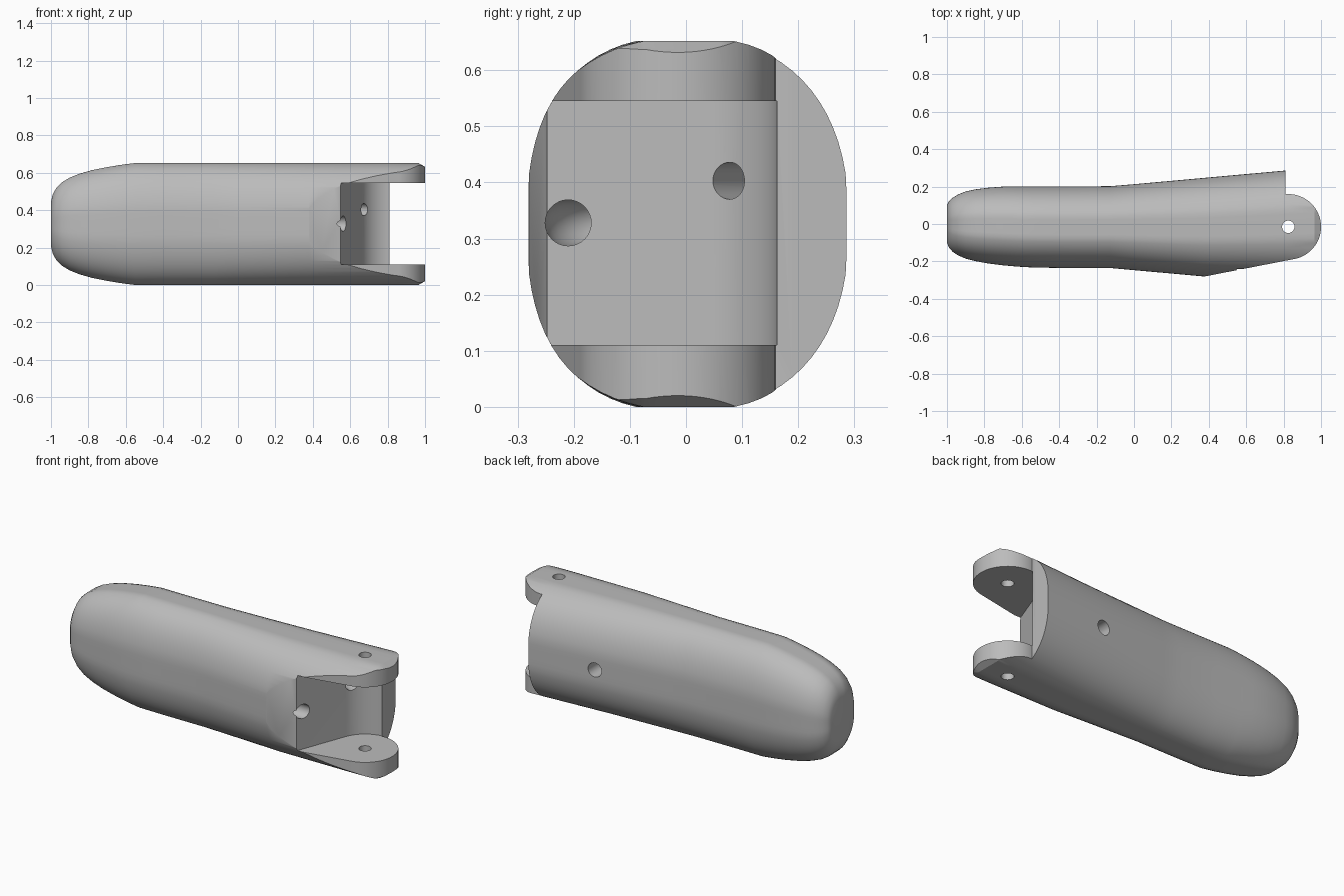
import bpy, bmesh, math
from mathutils import Vector

if "Cube" in bpy.data.objects:
    bpy.data.objects.remove(bpy.data.objects["Cube"])

MID = 0.326                      # half height and centre height
PIVOT = (0.825, -0.015)


def loft(name, rings):
    """Closed skin through equal-length rings of points."""
    bm = bmesh.new()
    rows = [[bm.verts.new(p) for p in ring] for ring in rings]
    n = len(rows[0])
    for a, b in zip(rows, rows[1:]):
        for i in range(n):
            j = (i + 1) % n
            bm.faces.new((a[i], a[j], b[j], b[i]))
    bm.faces.new(rows[0])
    bm.faces.new(rows[-1][::-1])
    bmesh.ops.recalc_face_normals(bm, faces=bm.faces)
    mesh = bpy.data.meshes.new(name)
    bm.to_mesh(mesh)
    bm.free()
    obj = bpy.data.objects.new(name, mesh)
    bpy.context.collection.objects.link(obj)
    return obj


def prism(name, outline, z0, z1):
    return loft(name, [[(x, y, z) for x, y in outline] for z in (z0, z1)])


def tube(name, stations, sides=32):
    """Horizontal tube; stations are (x, y, z, radius)."""
    pts = [Vector(s[:3]) for s in stations]
    rings = []
    for i, p in enumerate(pts):
        d = (pts[min(i + 1, len(pts) - 1)] - pts[max(i - 1, 0)]).normalized()
        u = d.orthogonal() if abs(d.z) > 0.9 else Vector((0, 0, 1))
        v = d.cross(u).normalized()
        u = v.cross(d).normalized()
        angles = [math.tau * k / sides for k in range(sides)]
        rings.append([p + (u * math.cos(a) + v * math.sin(a)) * stations[i][3] for a in angles])
    return loft(name, rings)


def arc(radius, start, end, steps=24):
    angles = [math.radians(start + (end - start) * k / steps) for k in range(steps + 1)]
    return [(PIVOT[0] + radius * math.cos(a), PIVOT[1] + radius * math.sin(a)) for a in angles]


def boolean(obj, cutter, operation):
    mod = obj.modifiers.new("cut", "BOOLEAN")
    mod.object, mod.operation, mod.solver = cutter, operation, "EXACT"
    bpy.context.view_layer.objects.active = obj
    bpy.ops.object.modifier_apply(modifier=mod.name)
    bpy.data.objects.remove(cutter)


def section(x, front, back, half, sides=72):
    """Rounded section with small flats on all four sides."""
    cy, hy = (front + back) / 2, (back - front) / 2
    ring = []
    for k in range(sides):
        a = math.tau * (k + 0.5) / sides
        c, s = math.cos(a), math.sin(a)
        y = math.copysign(abs(c) ** (2 / 2.35), c) * 1.015
        z = math.copysign(abs(s) ** (2 / 2.35), s) * 1.02
        y, z = (max(-1, min(1, t)) for t in (y, z))
        ring.append((x, cy + hy * y, MID + half * z))
    return ring


# Main body: x, front y, back y, half height
stations = [
    (-1, -0.1, 0.1, 0.12), (-0.99, -0.125, 0.12, 0.16), (-0.97, -0.148, 0.14, 0.195),
    (-0.94, -0.168, 0.158, 0.224), (-0.9, -0.185, 0.174, 0.248), (-0.85, -0.198, 0.185, 0.268),
    (-0.78, -0.211, 0.194, 0.288), (-0.7, -0.221, 0.2, 0.304), (-0.62, -0.228, 0.201, 0.317),
    (-0.55, -0.232, 0.201, MID), (-0.4, -0.235, 0.201, MID), (-0.13, -0.235, 0.202, MID),
    (-0.02, -0.245, 0.211, MID), (0.38, -0.281, 0.247, MID), (0.81, -0.29, 0.286, MID),
    (0.965, -0.29, 0.3, MID), (1.01, -0.28, 0.3, 0.3),
]
body = loft("finger_segment_body", [section(*s) for s in stations])

# Plan outline: slanted front flat, round lugs and stepped end face
outline = [(-1.2, -0.6), (0.38, -0.6), (0.38, -0.28)] + arc(0.175, -80, 95, 40)
outline += [(0.81, 0.16), (0.81, 0.6), (-1.2, 0.6)]
boolean(body, prism("outline_cutter", outline, -0.2, 0.9), "INTERSECT")

# Hinge pocket between the lugs
pocket = [(0.5, -0.375), (1.2, -0.375), (1.2, 0.163)] + arc(0.178, 90, 159)
boolean(body, prism("pocket_cutter", pocket, 0.11, 0.545), "DIFFERENCE")

# Hinge pin hole through both lugs
pin = tube("pin_cutter", [(*PIVOT, -0.1, 0.033), (*PIVOT, 0.8, 0.033)])
boolean(body, pin, "DIFFERENCE")

# Blind hole square to the curved pocket wall
blind = tube("blind_cutter", [(0.74, 0.037, 0.403, 0.033), (0.57, 0.14, 0.403, 0.033)])
boolean(body, blind, "DIFFERENCE")

# Curved cord channel from the pocket wall to the back, flared at its mouth
channel = [(0.66, -0.21, 0.328, 0.041), (0.54, -0.21, 0.328, 0.041)]
for k in range(9):
    a = math.radians(90 * k / 8)
    channel.append((0.5 - 0.09 * math.sin(a), -0.12 - 0.09 * math.cos(a), 0.328, 0.041))
channel += [(0.41, 0.1, 0.325, 0.041), (0.41, 0.4, 0.322, 0.041)]
boolean(body, tube("channel_cutter", channel), "DIFFERENCE")

# Flat grey finish
grey = bpy.data.materials.new("light_grey")
grey.use_nodes = True
grey.diffuse_color = (0.5, 0.5, 0.5, 1)
grey.node_tree.nodes["Principled BSDF"].inputs["Base Color"].default_value = (0.5, 0.5, 0.5, 1)
body.data.materials.clear()
body.data.materials.append(grey)

bpy.ops.object.select_all(action="DESELECT")
body.select_set(True)
bpy.context.view_layer.objects.active = body
bpy.ops.object.shade_smooth_by_angle(angle=math.radians(30))
